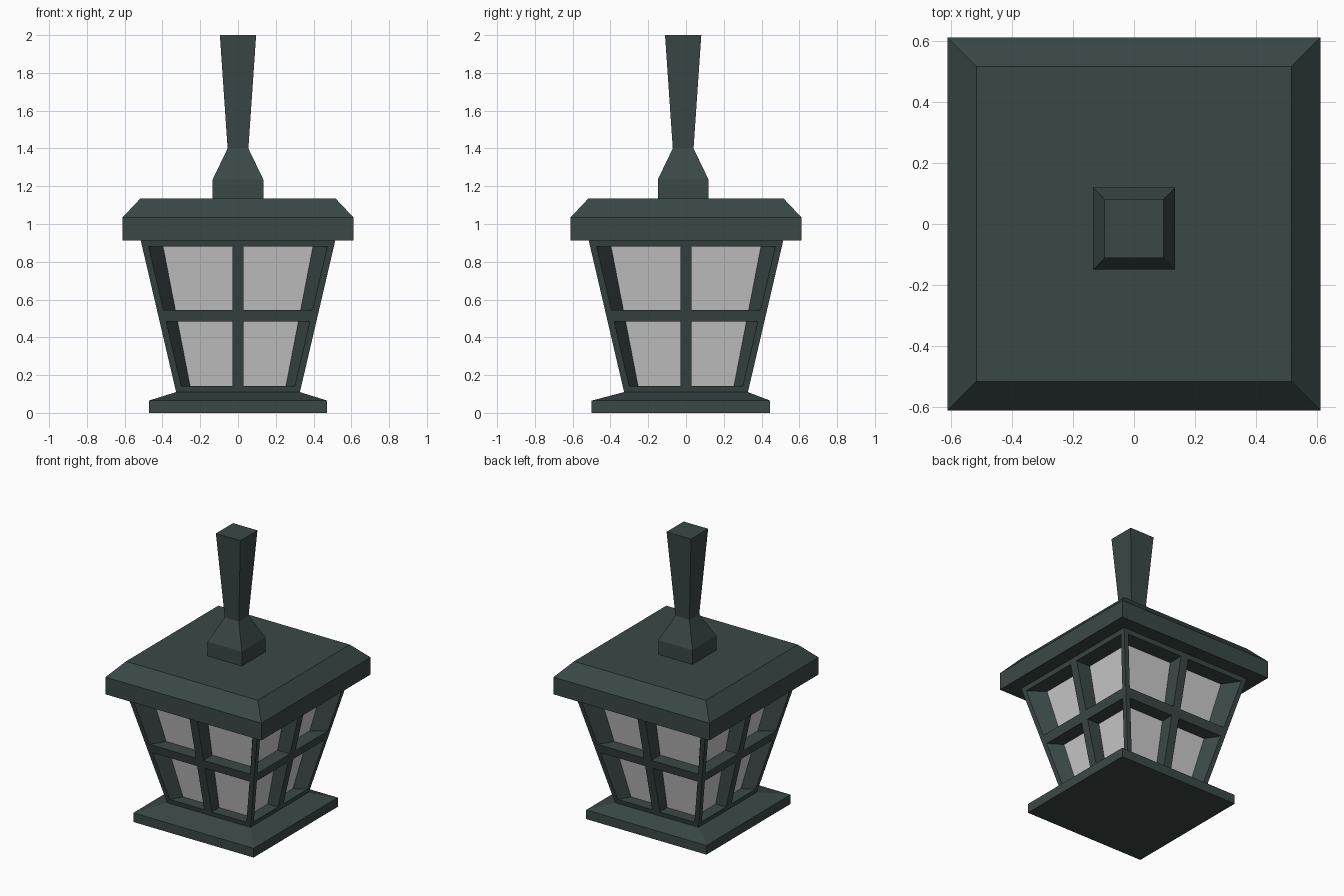
import bpy, bmesh, math
from mathutils import Matrix

if "Cube" in bpy.data.objects:
    bpy.data.objects.remove(bpy.data.objects["Cube"])


def material(name, rgb):
    m = bpy.data.materials.new(name)
    m.diffuse_color = (*rgb, 1)
    m.use_nodes = True
    m.node_tree.nodes["Principled BSDF"].inputs["Base Color"].default_value = m.diffuse_color
    return m


METAL = material("dark_green_metal", (0.042, 0.064, 0.062))
GLASS = material("grey_glass", (0.6, 0.6, 0.6))


def finish(bm, name, mat):
    bmesh.ops.recalc_face_normals(bm, faces=bm.faces)
    me = bpy.data.meshes.new(name)
    bm.to_mesh(me)
    bm.free()
    me.materials.append(mat)
    ob = bpy.data.objects.new(name, me)
    bpy.context.collection.objects.link(ob)
    return ob


def loft(bm, rings, cap=True, wrap=False):
    """Skin closed rings of 3D points, capped or joined end to start."""
    loops = [[bm.verts.new(p) for p in r] for r in rings]
    pairs = list(zip(loops, loops[1:]))
    if wrap:
        pairs.append((loops[-1], loops[0]))
    for a, b in pairs:
        n = len(a)
        for i in range(n):
            bm.faces.new((a[i], a[(i + 1) % n], b[(i + 1) % n], b[i]))
    if cap and not wrap:
        bm.faces.new(loops[0][::-1])
        bm.faces.new(loops[-1])


def square(z, h, cy=0.0):
    return [(-h, cy - h, z), (h, cy - h, z), (h, cy + h, z), (-h, cy + h, z)]


def stack(name, levels, mat=METAL):
    bm = bmesh.new()
    loft(bm, [square(*lv) for lv in levels])
    return finish(bm, name, mat)


# Tapering lantern walls: half-widths by height
Z0, Z1 = 0.11, 0.912
def outer(z): return 0.302 + 0.2333 * z
def inner(z): return 0.226 + 0.1937 * z

# Solid stacked parts
stack("base", [(0, 0.472, -0.027), (0.065, 0.472, -0.027), (Z0, 0.328)])
stack("glass", [(Z0, inner(Z0)), (Z1, inner(Z1))], GLASS)
stack("roof", [(Z1, 0.612), (1.034, 0.612), (1.135, 0.517)])
stack("stem", [(1.135, 0.134, -0.015), (1.236, 0.134, -0.015),
               (1.40, 0.055, -0.015), (2.0, 0.096, -0.015)])

# Horizontal rails around the glass
for name, a, b in (("bottom_rail", Z0, 0.143), ("middle_rail", 0.483, 0.545),
                   ("top_rail", 0.882, Z1)):
    bm = bmesh.new()
    loft(bm, [square(a, outer(a)), square(b, outer(b)),
              square(b, inner(b) - 0.01), square(a, inner(a) - 0.01)], wrap=True)
    finish(bm, name, METAL)


# Corner posts (mitred kite section) and centre bars, one per side
def post_ring(z):
    o, i = outer(z), inner(z)
    e = o - 0.034
    return [(o, -o, z), (o, -e, z), (i, -i, z), (e, -o, z)]


def bar_ring(z):
    o, i = outer(z), inner(z) - 0.01
    return [(-0.03, -o, z), (0.03, -o, z), (0.03, -i, z), (-0.03, -i, z)]


for k, side in enumerate(("front", "right", "back", "left")):
    for part, ring in (("corner_post", post_ring), ("centre_bar", bar_ring)):
        bm = bmesh.new()
        loft(bm, [ring(Z0), ring(Z1)])
        bm.transform(Matrix.Rotation(k * math.pi / 2, 4, 'Z'))
        finish(bm, f"{side}_{part}", METAL)
